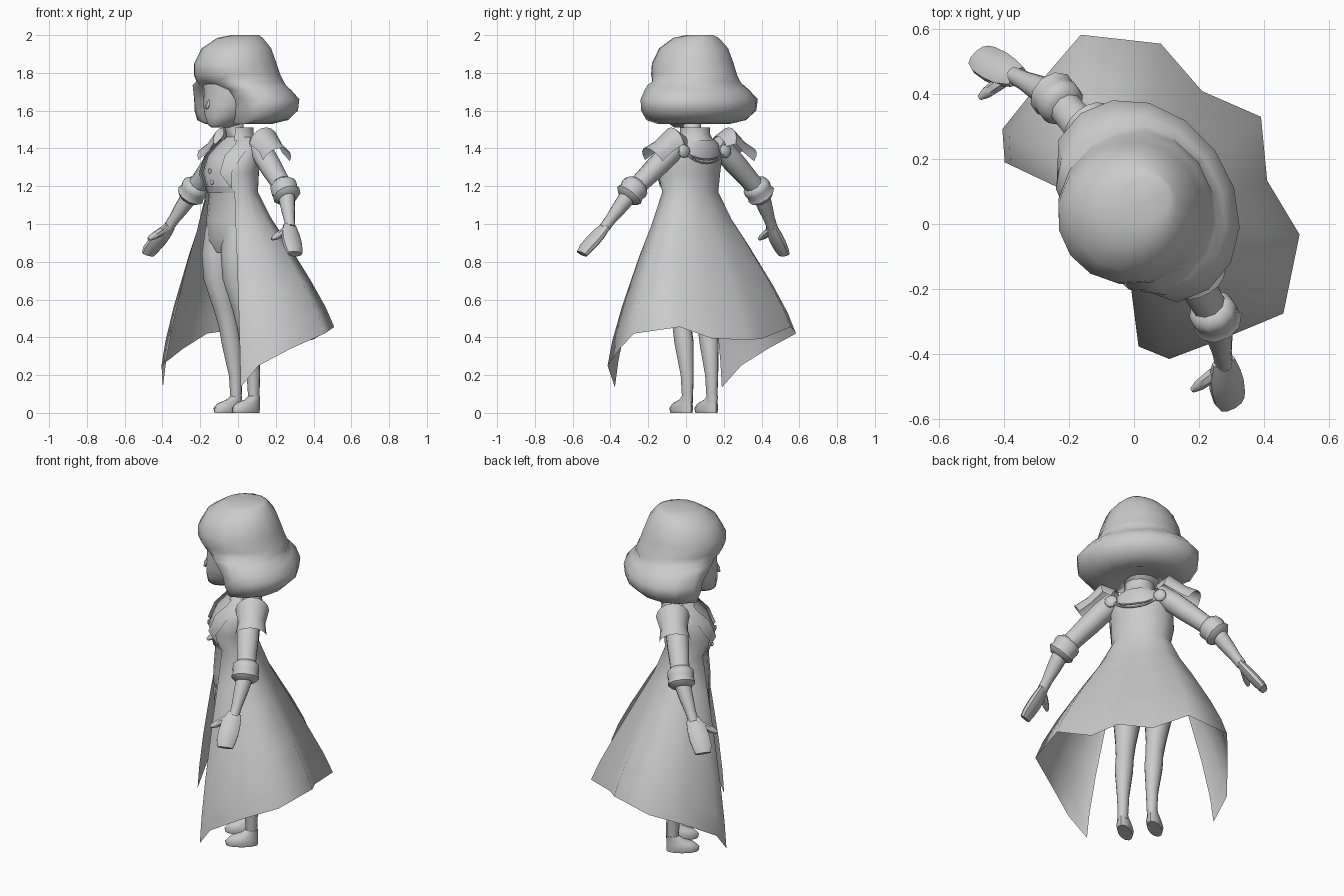
import bpy, bmesh, math
from mathutils import Matrix, Vector

cube = bpy.data.objects.get("Cube")
if cube:
    bpy.data.objects.remove(cube)

shade = (.6, .6, .6, 1)
grey = bpy.data.materials.new("plain_grey")
grey.use_nodes = True
grey.diffuse_color = shade
grey.node_tree.nodes["Principled BSDF"].inputs["Base Color"].default_value = shade

# The figure is built facing -y, then turned to its pose
POSE = Matrix.Translation((-.022, .03, 0)) @ Matrix.Rotation(math.radians(-54), 4, 'Z')


def finish(name, bm, mirror=False, outward=True, angle=50):
    if outward:
        bmesh.ops.recalc_face_normals(bm, faces=bm.faces)
    mesh = bpy.data.meshes.new(name)
    bm.to_mesh(mesh)
    bm.free()
    mesh.materials.append(grey)
    mesh.polygons.foreach_set("use_smooth", [True] * len(mesh.polygons))
    mesh.set_sharp_from_angle(angle=math.radians(angle))
    obj = bpy.data.objects.new(name, mesh)
    bpy.context.collection.objects.link(obj)
    obj.matrix_world = POSE
    if mirror:
        obj.modifiers.new("Mirror", 'MIRROR').merge_threshold = .002
    return obj


def loft(name, rings, mirror=False, closed=True, caps=True, angle=50):
    """Skin a list of point rings; open strips when closed is False."""
    bm = bmesh.new()
    rows = [[bm.verts.new(p) for p in ring] for ring in rings]
    count = len(rows[0])
    for low, high in zip(rows, rows[1:]):
        for i in range(count if closed else count - 1):
            j = (i + 1) % count
            bm.faces.new((low[i], low[j], high[j], high[i]))
    if closed and caps:
        bm.faces.new(rows[0])
        bm.faces.new(rows[-1])
    return finish(name, bm, mirror, closed and caps, angle)


def oval(z, half, front, back, count=16, x=0):
    """Horizontal oval from its half width and its front and back limits."""
    middle, depth = (front + back) / 2, (back - front) / 2
    turns = [math.tau * i / count for i in range(count)]
    return [(x + half * math.sin(w), middle + depth * math.cos(w), z) for w in turns]


def tube(name, path, count=10, arc=None, mirror=True, wide=1):
    """Path entries are (centre, radius); wide stretches the section along y."""
    points = [Vector(centre) for centre, radius in path]
    rings = []
    for k, (centre, radius) in enumerate(path):
        along = (points[min(k + 1, len(path) - 1)] - points[max(k - 1, 0)]).normalized()
        side = Vector((0, 1, 0))
        side = (side - along * side.dot(along)).normalized()
        up = along.cross(side)
        if arc:
            turns = [math.radians(arc * (2 * i / (count - 1) - 1)) for i in range(count)]
        else:
            turns = [math.tau * i / count for i in range(count)]
        rings.append([points[k] + (up * math.cos(w) + side * math.sin(w) * wide) * radius
                      for w in turns])
    return loft(name, rings, mirror, closed=not arc)


def taper(name, start, end, radii, **options):
    """Straight tube with evenly spaced radii."""
    start, end, last = Vector(start), Vector(end), len(radii) - 1
    return tube(name, [(start.lerp(end, i / last), r) for i, r in enumerate(radii)], **options)


def ball(name, centre, radius, mirror=False):
    """Bead flattened from front to back."""
    bm = bmesh.new()
    bmesh.ops.create_uvsphere(bm, u_segments=10, v_segments=6, radius=radius)
    bmesh.ops.scale(bm, vec=(1, .5, 1), verts=bm.verts)
    bmesh.ops.translate(bm, vec=centre, verts=bm.verts)
    return finish(name, bm, mirror)


# Torso: height, half width, front, back
BODY = [(.85, .1, -.1, .05), (.92, .15, -.13, .09), (1.02, .165, -.13, .1),
        (1.16, .148, -.12, .1), (1.27, .163, -.16, .11), (1.36, .165, -.12, .12),
        (1.42, .14, -.06, .12), (1.46, .08, -.03, .1), (1.5, .047, -.045, .055),
        (1.6, .047, -.05, .045)]


def on_body(z, degrees, lift):
    """Point on the torso surface; zero degrees is the middle of the back."""
    for low, high in zip(BODY, BODY[1:]):
        if low[0] <= z <= high[0]:
            f = (z - low[0]) / (high[0] - low[0])
            half, front, back = (a + f * (b - a) for a, b in zip(low[1:], high[1:]))
            w = math.radians(degrees)
            return Vector(((half + lift) * math.sin(w),
                           (front + back) / 2 + ((back - front) / 2 + lift) * math.cos(w), z))


loft("torso", [oval(*row) for row in BODY])
loft("vest_hem", [[on_body(z, i * 22.5, .006) for i in range(16)] for z in (1.165, 1.2)], caps=False)
for z in (1.22, 1.28):
    ball("vest_button", on_body(z, 180, .002), .013)

# Long coat: hem corners from the middle of the back to the front point
HEM = [(0, .51, .385), (.17, .41, .395), (.363, .393, .455), (.53, .21, .42),
       (.485, .02, .34), (.437, -.156, .25), (.35, -.21, .135)]
ANGLES = (0, 25, 52, 82, 98, 113, 128)
coat = [[on_body(z, a * 1.1, .012) for a in ANGLES] for z in (1.45, 1.41, 1.36, 1.27)]
waist = [on_body(1.17, a, .012) for a in ANGLES]
for drop, flare in ((0, 0), (.2, .16), (.36, .34), (.66, .67), (.86, .88), (1, 1)):
    row = []
    for i, (top, corner) in enumerate(zip(waist, HEM)):
        p = top.lerp(Vector(corner), flare + .06 * i * drop * (1 - drop))
        p.z = top.z + (corner[2] - top.z) * drop
        row.append(p)
    coat.append(row)
loft("coat", coat, mirror=True, closed=False, angle=60)

# Lapels and standing collar
loft("lapel", [[on_body(z, a, .02) for a in (inner, (inner + outer) / 2, outer)]
               for z, inner, outer in ((1.19, 134, 132), (1.27, 150, 128), (1.36, 152, 118),
                                       (1.42, 145, 105), (1.46, 135, 90))], mirror=True, closed=False)
arch = [math.radians(a) for a in range(0, 141, 20)]
loft("collar", [[(r * math.sin(w), .03 + r * math.cos(w), z) for w in arch]
                for r, z in ((.1, 1.44), (.08, 1.475), (.08, 1.51))], mirror=True, closed=False)

# Arms with pointed shoulder flaps and rolled cuffs
SHOULDER, ELBOW, WRIST = (.12, .06, 1.43), (.42, .036, 1.17), (.55, -.03, .98)
taper("upper_sleeve", SHOULDER, ELBOW, (.05, .06, .058, .052, .05), wide=1.05)
tube("shoulder_flap", [((.13, .075, 1.41), .06), ((.165, .075, 1.425), .09),
                       ((.235, .07, 1.38), .073), ((.295, .065, 1.335), .085)], count=9, arc=90)
taper("cuff", (.375, .04, 1.22), (.448, .03, 1.135), (.05, .072, .075, .07, .077, .055))
taper("forearm", ELBOW, WRIST, (.047, .043, .038, .03, .028))
tube("hand", [((.54, -.025, .99), .02), ((.572, -.045, .95), .028), ((.605, -.06, .91), .03),
              ((.64, -.075, .87), .028), ((.66, -.08, .842), .023)], wide=1.9)
taper("thumb", (.555, -.05, .97), (.556, -.155, .92), (.018, .022, .02, .018, .009), count=7)

# Brooches joined by a draped chain across the back
ball("brooch", (.135, .118, 1.385), .036, mirror=True)
for sag in (.035, .055):
    links = [k / 4 for k in range(-4, 5)]
    tube("chain", [((.13 * k, .142 - .02 * abs(k), 1.375 - sag * (1 - k * k)), .005) for k in links],
         count=5, mirror=False)

# Legs and shoes
tube("leg", [((.078, -.025, .98), .08), ((.085, -.04, .84), .083), ((.086, -.04, .72), .075),
             ((.084, 0, .56), .056), ((.082, .025, .46), .049), ((.082, .045, .37), .05),
             ((.08, .07, .2), .034), ((.08, .073, .05), .027)], count=12, wide=1.08)
loft("shoe", [oval(z, half, front, .107, 12, .082) for z, half, front in
              ((0, .037, -.065), (.025, .043, -.07), (.05, .036, -.045), (.07, .03, .015),
               (.09, .028, .042))], mirror=True)

# Head with a small nose
loft("head", [oval(*row) for row in
              ((1.51, .03, -.14, -.04), (1.525, .06, -.16, .03), (1.57, .11, -.168, .08),
               (1.63, .14, -.17, .12), (1.69, .152, -.165, .14), (1.8, .16, -.165, .14))])
taper("nose", (0, -.155, 1.67), (0, -.178, 1.61), (.006, .01, .013, .007), count=6, mirror=False)

# Bobbed hair: rounded crown and fringe, then a flared curl drawn back around the face
crown = [oval(*row) for row in
         ((2, .07, 0, .15), (1.985, .12, -.085, .165), (1.93, .183, -.17, .205),
          (1.85, .215, -.215, .235), (1.79, .228, -.212, .255), (1.755, .238, -.19, .272))]
curl = [[(x, max(y, limit), z) for x, y, z in oval(z, half, -.2, half)]
        for z, half, limit in
        ((1.735, .27, -.15), (1.71, .295, -.115), (1.66, .335, -.085), (1.6, .328, -.075),
         (1.55, .28, -.06), (1.53, .205, -.05), (1.56, .12, -.03))]
loft("hair", crown + curl, angle=60)
